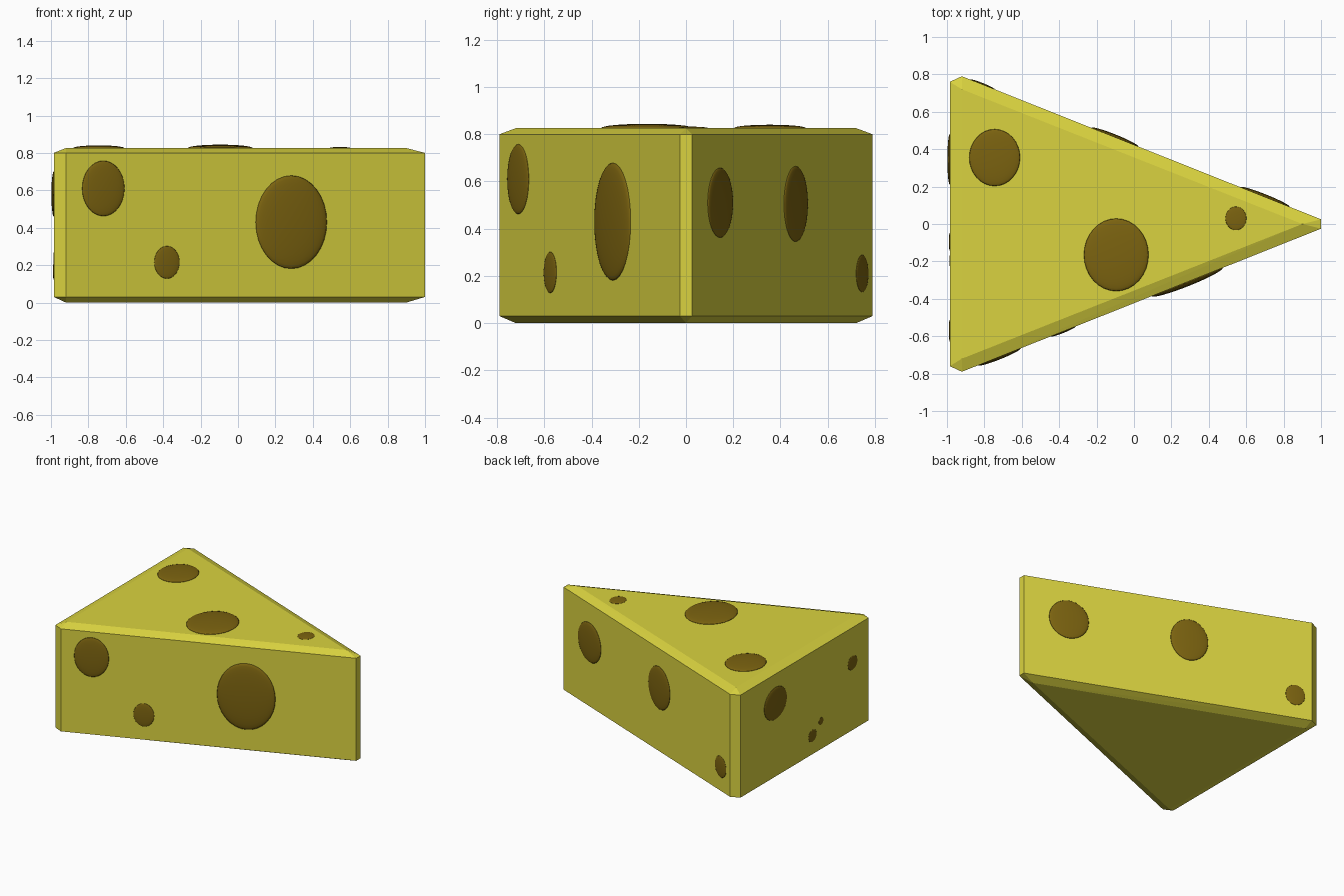
import bpy, bmesh, math
from mathutils import Matrix, Vector

if "Cube" in bpy.data.objects:
    bpy.data.objects.remove(bpy.data.objects["Cube"])


def material(name, color):
    m = bpy.data.materials.new(name)
    m.diffuse_color = color
    m.use_nodes = True
    m.node_tree.nodes["Principled BSDF"].inputs["Base Color"].default_value = m.diffuse_color
    return m


yellow = material("cheese_yellow", (0.70, 0.65, 0.05, 1))
brown = material("hole_brown", (0.20, 0.125, 0.005, 1))


def add_object(name, bm, mat):
    mesh = bpy.data.meshes.new(name)
    bm.to_mesh(mesh)
    bm.free()
    mesh.materials.append(mat)
    obj = bpy.data.objects.new(name, mesh)
    bpy.context.collection.objects.link(obj)
    return obj


# Wedge: chamfered triangular prism, hull of its outer and inner outlines
outer = [(-0.985, 0.76), (-0.92, 0.79), (1.0, 0.025)]
inner = [(-0.92, 0.72), (0.90, 0.0)]
bm = bmesh.new()
for outline, levels in ((outer, (0.03, 0.80)), (inner, (0.0, 0.826))):
    for z in levels:
        for x, y in outline:
            for s in ((1, -1) if y else (1,)):
                bm.verts.new((x, s * y, z))
bmesh.ops.convex_hull(bm, input=bm.verts)
bmesh.ops.dissolve_limit(bm, angle_limit=math.radians(1),
                         verts=bm.verts, edges=bm.edges)
bmesh.ops.recalc_face_normals(bm, faces=bm.faces)
add_object("cheese_wedge", bm, yellow)


# Holes: flattened dark discs lying on a face
def hole(name, center, u, v, ru, rv):
    u, v = Vector(u).normalized(), Vector(v)
    n = u.cross(v)
    bm = bmesh.new()
    bmesh.ops.create_uvsphere(bm, u_segments=32, v_segments=16, radius=1)
    frame = Matrix((u, v, n)).transposed().to_4x4()
    size = Matrix.Diagonal((ru, rv, 0.05 * (ru + rv), 1))
    bm.transform(Matrix.Translation(center) @ frame @ size)
    for f in bm.faces:
        f.smooth = True
    add_object(name, bm, brown)


def side_y(x):
    return 0.79 - (x + 0.92) * 0.765 / 1.92


# Slanted sides: x, z, half width, half height
front = [(-0.72, 0.61, 0.122, 0.148), (-0.38, 0.215, 0.073, 0.087),
         (0.285, 0.43, 0.205, 0.249)]
rear = [(0.70, 0.51, 0.143, 0.148), (-0.103, 0.505, 0.135, 0.16),
        (-0.81, 0.21, 0.07, 0.079)]
for label, s, spots in (("front", -1, front), ("rear", 1, rear)):
    for i, (x, z, rw, rh) in enumerate(spots):
        hole(f"{label}_hole_{i + 1}", (x, s * side_y(x), z),
             (-1.92 * s, 0.765, 0), (0, 0, 1), rw, rh)

# Rind end: y, z, half width, half height
for i, (y, z, rw, rh) in enumerate([
        (0.345, 0.58, 0.135, 0.12), (-0.095, 0.168, 0.048, 0.045),
        (-0.196, 0.24, 0.028, 0.027), (-0.57, 0.535, 0.057, 0.052)]):
    hole(f"end_hole_{i + 1}", (-0.985, y, z), (0, -1, 0), (0, 0, 1), rw, rh)

# Top: x, y, half width, half depth
for i, (x, y, rw, rh) in enumerate([
        (-0.745, 0.355, 0.136, 0.152), (-0.095, -0.165, 0.173, 0.194),
        (0.545, 0.03, 0.056, 0.063)]):
    hole(f"top_hole_{i + 1}", (x, y, 0.826), (1, 0, 0), (0, 1, 0), rw, rh)
